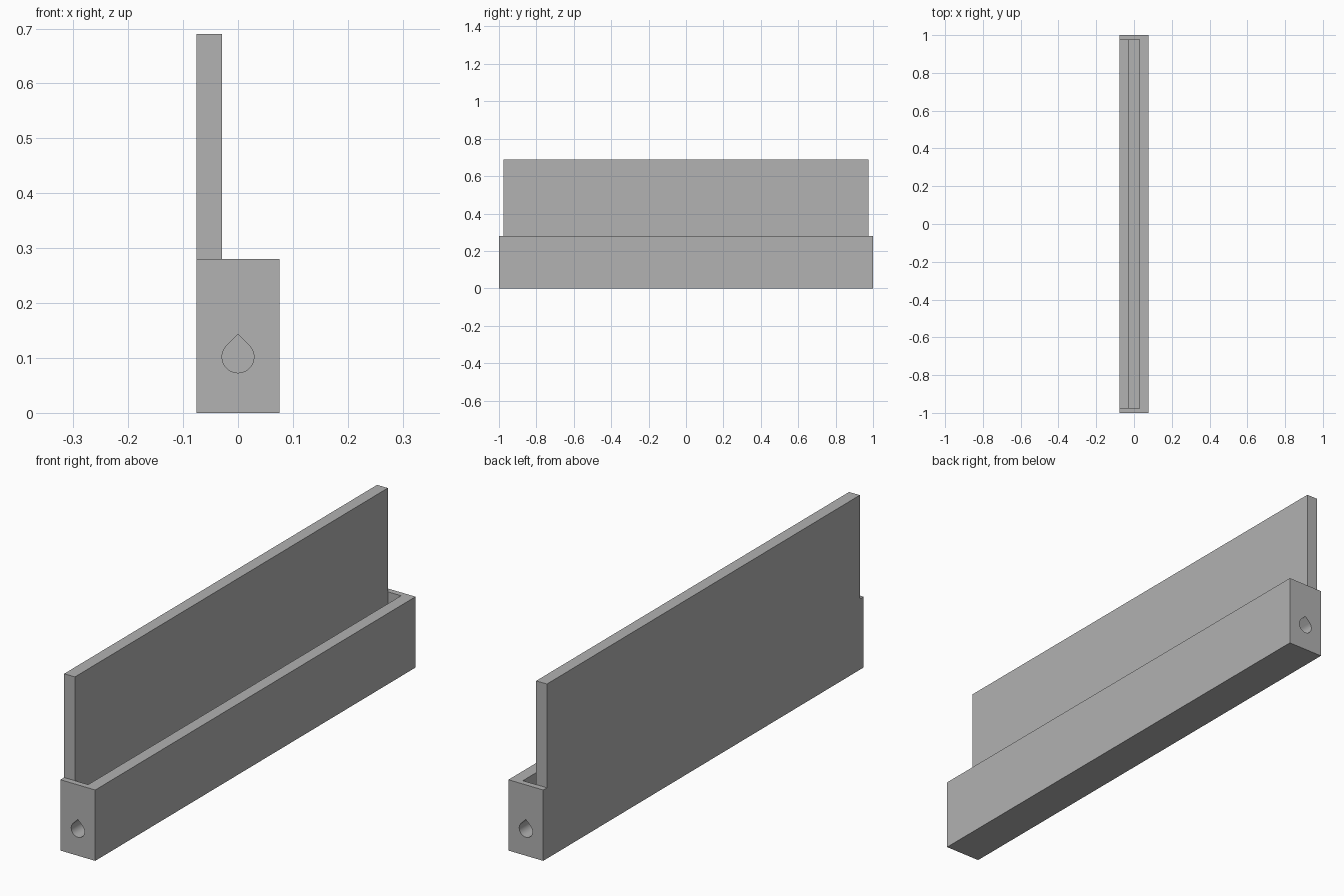
import bpy, bmesh
from math import radians, sin, cos, sqrt

if "Cube" in bpy.data.objects:
    bpy.data.objects.remove(bpy.data.objects["Cube"])

HALF_WIDTH, HALF_LENGTH = 0.076, 1.0
RIM, TOP, SLOT_FLOOR = 0.28, 0.69, 0.185
SLOT_X, SLOT_Y = 0.029, 0.977
HOLE_R, HOLE_Z, HOLE_DEPTH = 0.029, 0.102, 0.2

grey = bpy.data.materials.new("plain grey")
grey.use_nodes = True
grey.diffuse_color = (0.445, 0.445, 0.445, 1)
grey.node_tree.nodes["Principled BSDF"].inputs["Base Color"].default_value = grey.diffuse_color


def prism(name, outline, y0, y1):
    """Extrude an outline of (x, z) points along y."""
    bm = bmesh.new()
    face = bm.faces.new([bm.verts.new((x, y0, z)) for x, z in outline])
    moved = bmesh.ops.extrude_face_region(bm, geom=[face])["geom"]
    verts = [v for v in moved if isinstance(v, bmesh.types.BMVert)]
    bmesh.ops.translate(bm, verts=verts, vec=(0, y1 - y0, 0))
    bmesh.ops.recalc_face_normals(bm, faces=bm.faces)
    mesh = bpy.data.meshes.new(name)
    bm.to_mesh(mesh)
    bm.free()
    mesh.materials.append(grey)
    obj = bpy.data.objects.new(name, mesh)
    bpy.context.collection.objects.link(obj)
    return obj


def box(name, x0, x1, y, z0, z1):
    return prism(name, [(x0, z0), (x1, z0), (x1, z1), (x0, z1)], -y, y)


# Trough body and upright panel
trough = box("trough", -HALF_WIDTH, HALF_WIDTH, HALF_LENGTH, 0, RIM)
box("back_panel", -HALF_WIDTH, -SLOT_X, SLOT_Y, RIM, TOP)

# Long slot and a blind teardrop hole in each end
cutters = [box("slot_cutter", -SLOT_X, SLOT_X, SLOT_Y, SLOT_FLOOR, RIM + 0.1)]
angles = [radians(135 + 270 * i / 48) for i in range(49)]
teardrop = [(HOLE_R * cos(a), HOLE_Z + HOLE_R * sin(a)) for a in angles]
teardrop.append((0, HOLE_Z + HOLE_R * sqrt(2)))
for side in (-1, 1):
    cutters.append(prism("hole_cutter", teardrop,
                         side * (HALF_LENGTH + 0.1), side * (HALF_LENGTH - HOLE_DEPTH)))

for cutter in cutters:
    cutter.hide_render = True
    mod = trough.modifiers.new("cut", "BOOLEAN")
    mod.operation = "DIFFERENCE"
    mod.solver = "EXACT"
    mod.object = cutter

# Bake the cuts and remove the cutters
bpy.context.view_layer.update()
trough_eval = trough.evaluated_get(bpy.context.evaluated_depsgraph_get())
cut_mesh = bpy.data.meshes.new_from_object(trough_eval)
trough.modifiers.clear()
trough.data = cut_mesh
for cutter in cutters:
    bpy.data.objects.remove(cutter)

# Smooth the hole walls, keep the edges sharp
bpy.ops.object.select_all(action="DESELECT")
trough.select_set(True)
bpy.context.view_layer.objects.active = trough
bpy.ops.object.shade_smooth_by_angle(angle=radians(30))
